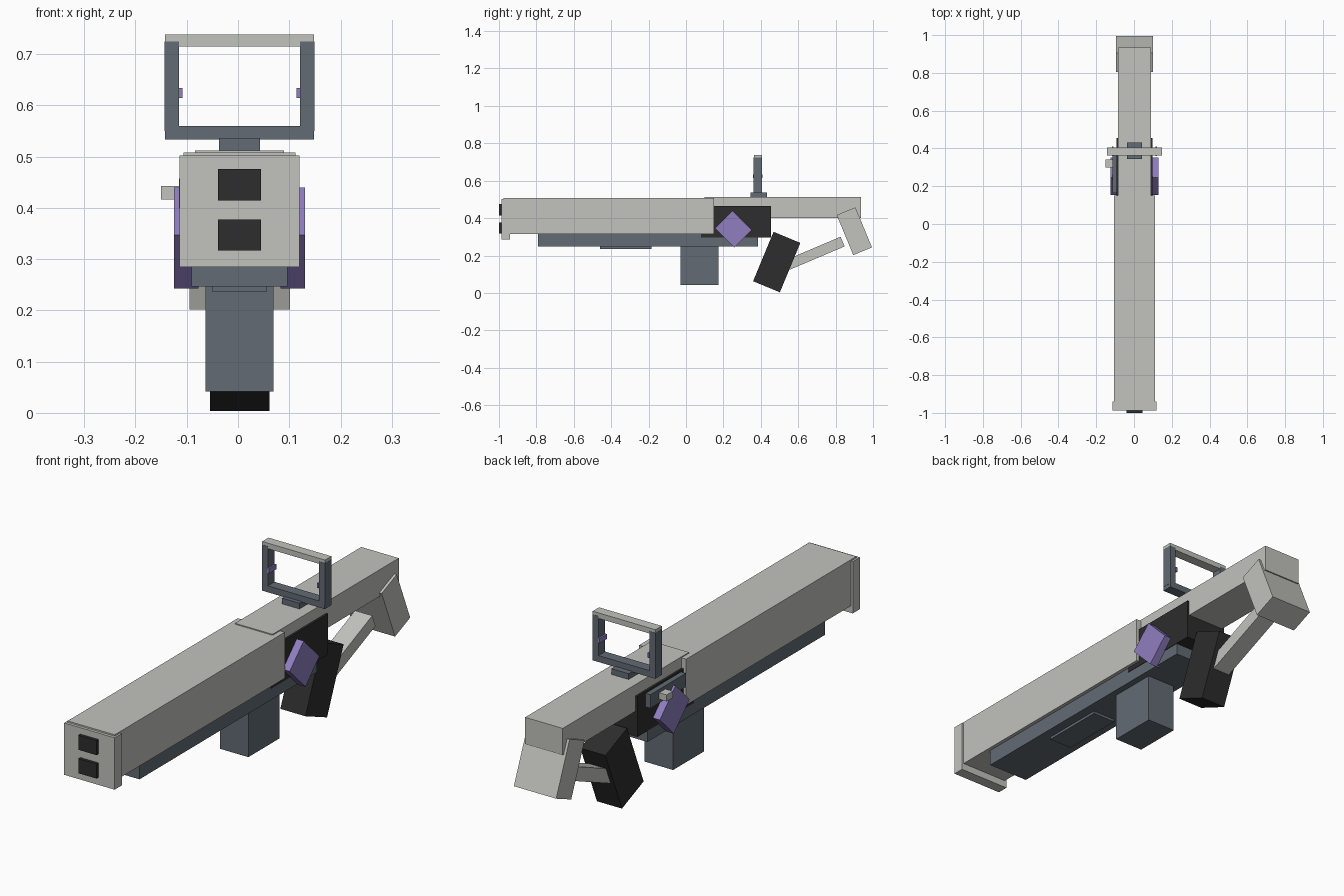
import bpy
from math import radians

cube = bpy.data.objects.get("Cube")
if cube:
    bpy.data.objects.remove(cube, do_unlink=True)

CX = 0.003  # shared centre line


def material(name, rgb):
    m = bpy.data.materials.new(name)
    m.use_nodes = True
    m.diffuse_color = (*rgb, 1)
    bsdf = next(n for n in m.node_tree.nodes if n.type == "BSDF_PRINCIPLED")
    bsdf.inputs["Base Color"].default_value = (*rgb, 1)
    bsdf.inputs["Roughness"].default_value = 0.8
    return m


light = material("light grey", (0.54, 0.54, 0.51))
slate = material("slate", (0.122, 0.147, 0.175))
purple = material("purple", (0.28, 0.21, 0.53))
dark = material("charcoal", (0.026, 0.026, 0.026))


def block(name, mat, x, y, z, tilt=0):
    """Box from (low, high) ranges, tilted about the x axis through its centre."""
    bpy.ops.mesh.primitive_cube_add(size=1)
    ob = bpy.context.object
    ob.name = name
    ob.location = [sum(r) / 2 for r in (x, y, z)]
    ob.scale = [r[1] - r[0] for r in (x, y, z)]
    ob.rotation_euler.x = radians(tilt)
    ob.data.materials.append(mat)
    return ob


def mid(half):
    return CX - half, CX + half


def around(centre, size):
    return centre - size / 2, centre + size / 2


# Barrel housing and muzzle
block("barrel_housing", light, mid(0.109), (-0.975, 0.15), (0.315, 0.508))
block("muzzle_block", light, mid(0.117), (-0.987, -0.94), (0.285, 0.502))
for name, z in (("lower_bore", 0.347), ("upper_bore", 0.445)):
    block(name, dark, mid(0.042), (-1.0, -0.98), around(z, 0.061))

# Receiver and rear body
block("rear_body", light, mid(0.087), (0.10, 0.935), (0.40, 0.512))
block("receiver", dark, mid(0.096), (0.08, 0.455), (0.295, 0.465))

# Underside parts
block("under_rail", slate, mid(0.094), (-0.79, 0.385), (0.247, 0.33))
block("under_plate", slate, mid(0.053), (-0.46, -0.185), (0.236, 0.25))
block("magazine", slate, mid(0.066), (-0.03, 0.175), (0.042, 0.28))

# Grip, strut and shoulder stock
block("grip", dark, mid(0.058), around(0.485, 0.155), around(0.165, 0.286), -22.5)
block("stock_strut", light, mid(0.04), around(0.69, 0.32), around(0.212, 0.056), 23)
block("shoulder_stock", light, mid(0.098), around(0.90, 0.108), around(0.33, 0.232), 22.5)

# Side pads, mirrored
for side, s in (("left", 1), ("right", -1)):
    x = sorted((CX + s * 0.08, CX + s * 0.128))
    block(side + "_side_pad", purple, x, around(0.253, 0.131), around(0.341, 0.147), 45)

# Charging bar and knob on one side
block("charging_bar", slate, (-0.115, -0.085), (0.165, 0.40), (0.40, 0.457))
block("charging_knob", light, (-0.15, -0.10), (0.30, 0.342), (0.416, 0.443))

# Sight frame
block("sight_mount", slate, mid(0.04), (0.345, 0.432), (0.505, 0.536))
block("sight_base", slate, mid(0.145), (0.362, 0.406), (0.533, 0.56))
block("sight_top", light, mid(0.1455), (0.363, 0.405), (0.715, 0.738))
for side, s in (("left", 1), ("right", -1)):
    x = sorted((CX + s * 0.118, CX + s * 0.146))
    block(side + "_sight_post", slate, x, (0.362, 0.406), (0.55, 0.725))
    x = sorted((CX + s * 0.111, CX + s * 0.119))
    block(side + "_sight_marker", purple, x, (0.359, 0.409), (0.614, 0.634))
